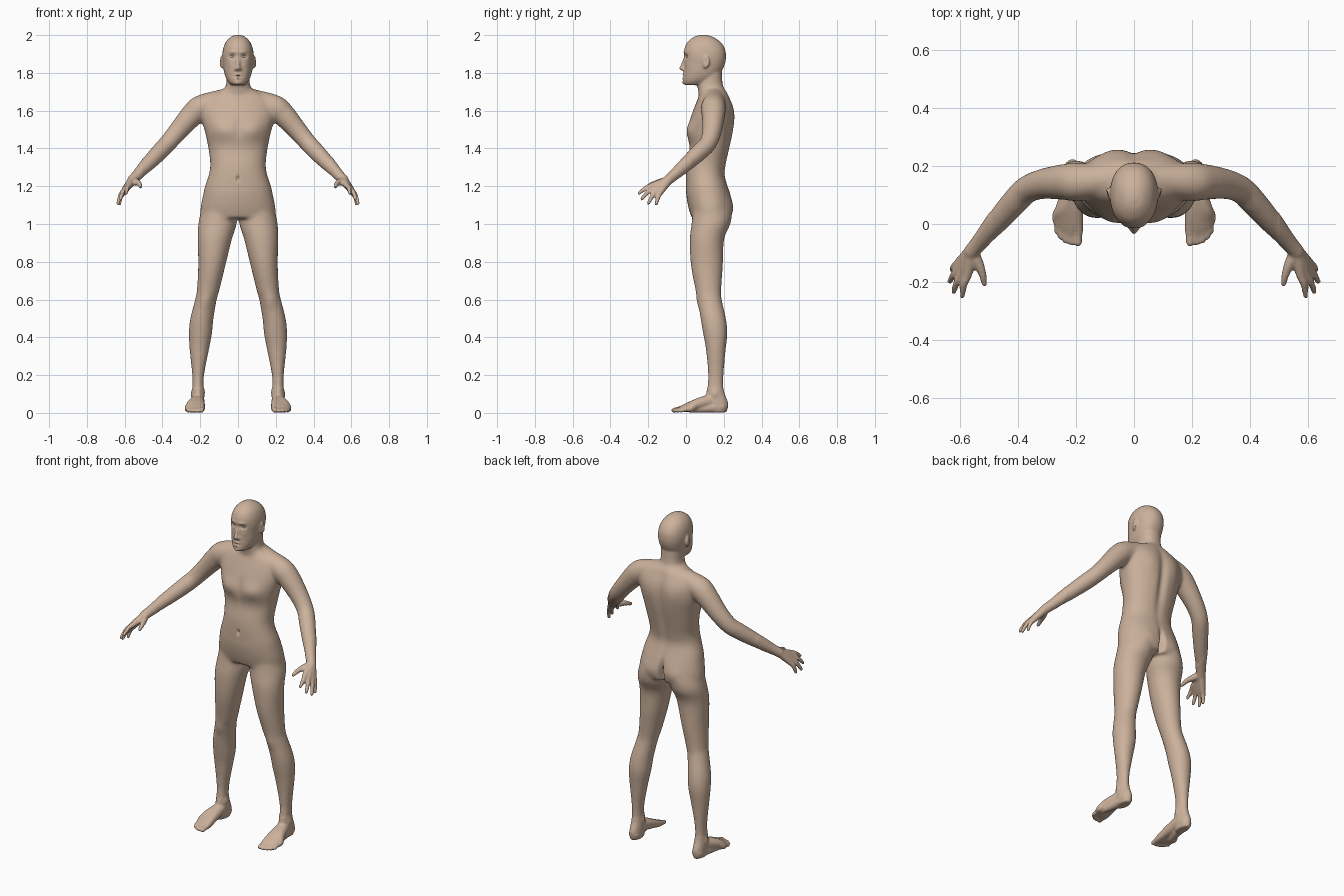
import bpy, bmesh, math
from mathutils import Vector, Matrix

skin = bpy.data.materials.new("skin")
skin.diffuse_color = (0.60, 0.44, 0.33, 1)
bm = bmesh.new()


def spline(rows, steps=5):
    """Catmull-Rom interpolation of rows of numbers."""
    out = []
    for i in range(len(rows) - 1):
        p0, p1, p2 = rows[max(i - 1, 0)], rows[i], rows[i + 1]
        p3 = rows[min(i + 2, len(rows) - 1)]
        for k in range(steps):
            t = k / steps
            out.append([0.5 * (2 * b + (c - a) * t + (2 * a - 5 * b + 4 * c - d) * t * t
                               + (3 * b - a - 3 * c + d) * t ** 3)
                        for a, b, c, d in zip(p0, p1, p2, p3)])
    return out + [list(rows[-1])]


def skin_rings(rings):
    """Join rings of points into a closed tube."""
    vs = [[bm.verts.new(p) for p in r] for r in rings]
    n = len(vs[0])
    for a, b in zip(vs, vs[1:]):
        for j in range(n):
            bm.faces.new((a[j], a[(j + 1) % n], b[(j + 1) % n], b[j]))
    bm.faces.new(vs[0][::-1])
    bm.faces.new(vs[-1])


def loft(rows, side=1, power=2.2, n=40):
    """Stack horizontal sections: z, centre x, half width, front y, back y."""
    rings = []
    for z, cx, rx, yf, yb in spline(rows):
        ring = []
        for j in range(n):
            a = 2 * math.pi * j / n
            c, s = math.cos(a), math.sin(a)
            ring.append((side * cx + rx * math.copysign(abs(c) ** (2 / power), c),
                         (yf + yb) / 2 + (yb - yf) / 2 * math.copysign(abs(s) ** (2 / power), s), z))
        rings.append(ring)
    skin_rings(rings)


def ball(p, r, scale=(1, 1, 1), rot=0):
    m = Matrix.Translation(p) @ Matrix.Rotation(rot, 4, 'Z') @ Matrix.Diagonal((*scale, 1))
    bmesh.ops.create_uvsphere(bm, u_segments=20, v_segments=12, radius=r, matrix=m)


def tube(rows, side=1, n=20):
    """Round limb along x, y, z, radius points with ball ends."""
    pts = spline(rows)
    ps = [Vector((side * p[0], p[1], p[2])) for p in pts]
    rings = []
    for i, p in enumerate(ps):
        q = (ps[min(i + 1, len(ps) - 1)] - ps[max(i - 1, 0)]).to_track_quat('Z', 'Y')
        rings.append([p + q @ Vector((math.cos(2 * math.pi * j / n), math.sin(2 * math.pi * j / n), 0)) * pts[i][3]
                      for j in range(n)])
    skin_rings(rings)
    ball(ps[0], pts[0][3])
    ball(ps[-1], pts[-1][3])


# head and neck
loft([(2.002, 0, .008, .08, .10), (1.992, 0, .036, .045, .14), (1.966, 0, .063, .01, .18),
      (1.93, 0, .078, -.008, .205), (1.89, 0, .083, -.011, .212), (1.85, 0, .080, -.009, .207),
      (1.81, 0, .075, -.012, .190), (1.775, 0, .065, -.015, .165), (1.75, 0, .050, -.015, .13),
      (1.735, 0, .034, -.004, .09)])
loft([(1.85, 0, .06, .08, .19), (1.80, 0, .061, .07, .19), (1.74, 0, .063, .062, .195),
      (1.70, 0, .08, .065, .21), (1.66, 0, .1, .08, .22)])
# nose
tube([(0, -.003, 1.885, .008), (0, -.017, 1.845, .009), (0, -.024, 1.824, .012)])
# torso
loft([(1.72, 0, .065, .07, .20), (1.70, 0, .11, .075, .217), (1.67, 0, .165, .065, .23),
      (1.62, 0, .195, .045, .248), (1.555, 0, .193, .022, .254), (1.475, 0, .172, .008, .248),
      (1.40, 0, .157, .018, .232), (1.315, 0, .147, .004, .213), (1.26, 0, .155, 0, .206),
      (1.20, 0, .175, 0, .222), (1.155, 0, .185, .001, .236), (1.09, 0, .198, .012, .245),
      (1.03, 0, .200, .03, .235)])

fingers = [((.573, -.170, 1.207), (.592, -.248, 1.163)), ((.591, -.168, 1.192), (.622, -.234, 1.133)),
           ((.602, -.154, 1.178), (.635, -.199, 1.110)), ((.604, -.134, 1.170), (.628, -.158, 1.106))]
toes = [(.193, -.064, .014), (.216, -.064, .011), (.236, -.057, .011), (.253, -.044, .011), (.265, -.026, .011)]

for s in (1, -1):
    # nostrils and ears
    ball((s * .012, -.014, 1.821), .009)
    ball((s * .087, .106, 1.857), .034, (.26, .6, 1), s * -.35)
    # arm from shoulder to wrist
    tube([(.08, .155, 1.665, .05), (.19, .145, 1.62, .066), (.24, .145, 1.58, .063),
          (.315, .138, 1.495, .053), (.37, .118, 1.43, .048), (.41, .078, 1.387, .047),
          (.47, .01, 1.325, .041), (.53, -.06, 1.262, .030), (.56, -.095, 1.232, .027)], s)
    # palm and fingers
    for k, t in fingers:
        mid = [(a + b) / 2 for a, b in zip(k, t)]
        tube([(.562, -.095, 1.230, .024), (*k, .0165), (mid[0] + .004, mid[1], mid[2] + .007, .0125),
              (*t, .0095)], s)
    # thumb
    tube([(.558, -.095, 1.230, .022), (.537, -.135, 1.222, .0185), (.522, -.175, 1.212, .0135),
          (.516, -.206, 1.198, .0105)], s)
    # leg
    loft([(1.10, .1, .088, .04, .225), (1.01, .107, .102, .03, .236), (.92, .123, .091, .02, .202),
          (.785, .138, .073, .025, .196), (.65, .158, .060, .05, .187), (.6, .17, .058, .062, .19),
          (.495, .192, .062, .077, .213), (.42, .199, .062, .09, .22), (.335, .205, .052, .105, .211),
          (.2, .211, .032, .116, .2), (.12, .212, .031, .11, .2), (.05, .212, .034, .1, .224),
          (.003, .212, .028, .115, .215)], s, 2.0)
    # foot and toes
    tube([(.212, .188, .034, .033), (.228, .1, .024, .024), (.246, .02, .02, .019)], s)
    for x, y, r in toes:
        tube([(.212, .13, .065, .035), (.55 * x + .45 * .215, .055, .046, .028), (x, y + .05, .024, .019),
              (x, y + .022, .018, r), (x, y, r, r)], s)

# fuse all lofts into one continuous skin
bmesh.ops.recalc_face_normals(bm, faces=bm.faces[:])
mesh = bpy.data.meshes.new("body")
bm.to_mesh(mesh)
bm.free()
body = bpy.data.objects.new("body", mesh)
bpy.context.collection.objects.link(body)
mod = body.modifiers.new("fuse", 'REMESH')
mod.mode = 'VOXEL'
mod.voxel_size = 0.0058
deps = bpy.context.evaluated_depsgraph_get()
fused = bpy.data.meshes.new_from_object(body.evaluated_get(deps))
body.modifiers.clear()
body.data = fused

bm = bmesh.new()
bm.from_mesh(fused)


def soften(verts, times):
    for _ in range(times):
        bmesh.ops.smooth_vert(bm, verts=verts, factor=.5, use_axis_x=True, use_axis_y=True, use_axis_z=True)


soften(bm.verts[:], 3)
soften([v for v in bm.verts if .13 < v.co.z < 1.73 and abs(v.co.x) < .5], 22)

# sculpted details: centre, reach, push
face = [((.031, -.005, 1.887), (.017, .03, .011), (0, .013, 0)),
        ((.028, -.01, 1.910), (.022, .03, .008), (0, -.005, 0)),
        ((.045, 0, 1.845), (.02, .03, .018), (0, -.003, 0)),
        ((0, -.018, 1.790), (.018, .03, .006), (0, -.006, 0)),
        ((0, -.018, 1.772), (.015, .03, .006), (0, -.005, 0)),
        ((0, -.018, 1.781), (.024, .03, .0035), (0, .006, 0)),
        ((0, -.015, 1.745), (.018, .03, .012), (0, -.006, 0)),
        ((.094, .104, 1.862), (.012, .010, .018), (-.006, 0, 0))]
form = [((.085, .01, 1.50), (.06, .06, .045), (0, -.014, 0)),
        ((0, 0, 1.50), (.018, .06, .07), (0, .006, 0)),
        ((0, 0, 1.24), (.008, .04, .014), (0, .012, 0)),
        ((0, .25, 1.45), (.025, .06, .20), (0, -.015, 0)),
        ((.08, .25, 1.58), (.05, .05, .08), (0, .008, 0)),
        ((0, .25, 1.07), (.014, .07, .07), (0, -.04, 0)),
        ((.09, .24, 1.08), (.06, .06, .06), (0, .012, 0)),
        ((.17, .06, .59), (.03, .03, .04), (0, -.007, 0)),
        ((.243, .15, .10), (.012, .02, .02), (.006, 0, 0)),
        ((.181, .145, .11), (.012, .02, .02), (-.006, 0, 0))]
for c, reach, push in face + form:
    for s in ((1, -1) if c[0] else (1,)):
        for v in bm.verts:
            dz = (v.co.z - c[2]) / reach[2]
            if abs(dz) > 2.5:
                continue
            d = dz * dz + ((v.co.x - s * c[0]) / reach[0]) ** 2 + ((v.co.y - c[1]) / reach[1]) ** 2
            if d < 7:
                v.co += Vector((s * push[0], push[1], push[2])) * math.exp(-d)
# flat soles
for v in bm.verts:
    v.co.z = max(v.co.z, 0)
bm.to_mesh(fused)
bm.free()

# eyes
parts = [body]
for name, s in (("left_eye", 1), ("right_eye", -1)):
    bpy.ops.mesh.primitive_uv_sphere_add(segments=20, ring_count=12, radius=.012, location=(s * .031, .0155, 1.886))
    bpy.context.object.name = name
    parts.append(bpy.context.object)

for ob in parts:
    ob.data.materials.clear()
    ob.data.materials.append(skin)
    bpy.ops.object.select_all(action='DESELECT')
    ob.select_set(True)
    bpy.context.view_layer.objects.active = ob
    bpy.ops.object.shade_smooth_by_angle(angle=math.radians(50))
